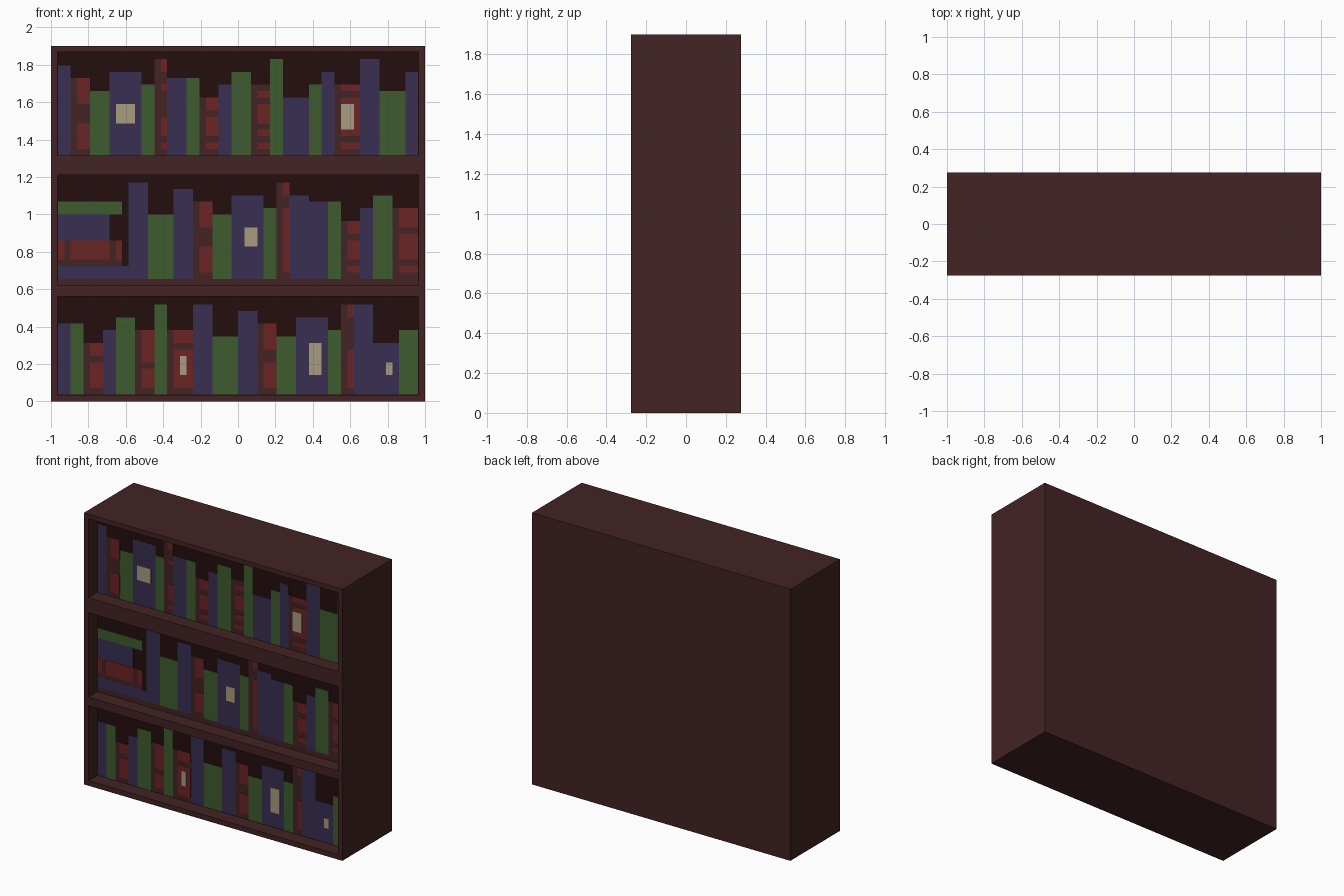
import bpy, bmesh

if "Cube" in bpy.data.objects:
    bpy.data.objects.remove(bpy.data.objects["Cube"])


def material(name, rgb):
    m = bpy.data.materials.new(name)
    lin = [((c / 255 + 0.055) / 1.055) ** 2.4 if c > 10 else c / 255 / 12.92 for c in rgb]
    m.diffuse_color = (*lin, 1)
    m.use_nodes = True
    m.node_tree.nodes["Principled BSDF"].inputs["Base Color"].default_value = m.diffuse_color
    return m


WOOD = material("dark wood", (67, 35, 36))
SHADE = material("shelf darkness", (36, 14, 13))
BLUE = material("blue cloth", (57, 47, 82))
GREEN = material("green cloth", (62, 91, 47))
RED = material("red leather", (108, 35, 36))
CREAM = material("cream label", (168, 156, 128))
CLOTH = {"B": BLUE, "G": GREEN, "R": WOOD}


def boxes(name, mats, bounds):
    """One object made of boxes given as (x0, x1, y0, y1, z0, z1)."""
    bm = bmesh.new()
    for x0, x1, y0, y1, z0, z1 in bounds:
        verts = bmesh.ops.create_cube(bm, size=1)["verts"]
        for v in verts:
            v.co = (x1 if v.co.x > 0 else x0,
                    y1 if v.co.y > 0 else y0,
                    z1 if v.co.z > 0 else z0)
    bm.normal_update()
    if len(mats) > 1:  # second material goes on the front-facing faces
        for f in bm.faces:
            f.material_index = 1 if f.normal.y < -0.5 else 0
    me = bpy.data.meshes.new(name)
    bm.to_mesh(me)
    bm.free()
    for m in mats:
        me.materials.append(m)
    ob = bpy.data.objects.new(name, me)
    bpy.context.collection.objects.link(ob)
    return ob


# Carcass: sides, boards and a deep back whose recessed front is dark
W, D, H = 1.0, 0.275, 1.9
INNER, RECESS = 0.965, -0.175
for side, s in (("left", -1), ("right", 1)):
    xs = sorted((s * INNER, s * W))
    boxes(side + "_side_panel", [WOOD], [(*xs, -D, D, 0, H)])
for name, z0, z1 in (("bottom_board", 0, 0.035), ("lower_shelf", 0.56, 0.62),
                     ("upper_shelf", 1.21, 1.315), ("top_board", 1.867, H)):
    boxes(name, [WOOD], [(-INNER, INNER, -D, RECESS, z0, z1)])
boxes("back_block", [WOOD, SHADE], [(-INNER, INNER, RECESS, D, 0, H)])

# Books are thin plates on a grid of 56 units across each shelf
U = 0.0344
X0 = -28 * U


def plate(base, x, w, r0, r1, layer):
    return (X0 + x * U, X0 + (x + w) * U, RECESS - 0.002 * layer, RECESS,
            base + r0 * U, base + r1 * U)


def shelf_of_books(name, base, books, labels, start=0):
    """Books read as colour, width, then height or a red band pattern from the bottom."""
    x, bands = start, []
    for i, code in enumerate(books.split()):
        colour, w, spec = code[0], int(code[1]), code[2:]
        h = len(spec) if colour == "R" else int(spec)
        boxes(f"{name}_book_{i + 1}", [CLOTH[colour]], [plate(base, x, w, 0, h, 1)])
        if colour == "R":
            row = 0
            while row < h:
                end = row + 1
                while end < h and spec[end] == spec[row]:
                    end += 1
                if spec[row] == "#":
                    bands.append(plate(base, x + 1, w - 1, row, end, 2))
                row = end
        x += w
    boxes(name + "_red_bands", [RED], bands)
    boxes(name + "_labels", [CREAM], [plate(base, *l, 3) for l in labels])


shelf_of_books(
    "top_shelf", 1.315,
    "B214 R3.####...#### G310 B513 G211 R2.#.###....#..## B312 G212 R3.#.###.## B211 "
    "G313 R3.#.#.###.#. G215 B49 G211 B213 R4.#.######.# B315 G410 B213",
    [(9, 3, 5, 8), (44, 2, 4, 8)])

MID = 0.655
shelf_of_books(
    "middle_shelf", MID,
    "B315 G410 B314 R3.####...#### G310 B513 G211 R2.##########..## B313 B312 G212 "
    "R3.#.###.## B211 G313 R4.#.####.###",
    [(29, 2, 5, 8)], start=11)

shelf_of_books(
    "bottom_shelf", 0.037,
    "B211 G211 R3.####.## B210 G312 R3.###.##### G214 R4.######.## B314 G49 B313 "
    "R3.####..#### G39 B512 G210 R2.######.....## B314 B48 G310",
    [(19, 1, 3, 6), (39, 2, 3, 8), (51, 1, 3, 5)])

# Lying stack of books and the wooden strip on the middle shelf
boxes("middle_shelf_strip", [WOOD], [(-INNER, INNER, RECESS - 0.002, RECESS, 0.62, MID)])
for name, mat, w, r0, r1 in (("bottom", BLUE, 11, 0, 2), ("lower", WOOD, 10, 2, 6),
                             ("upper", BLUE, 8, 6, 10), ("top", GREEN, 10, 10, 12)):
    boxes(f"stack_{name}_book", [mat], [plate(MID, 0, w, r0, r1, 1)])
boxes("stack_red_bands", [RED],
      [plate(MID, x, w, 3, 6, 2) for x, w in ((0, 1), (2, 6), (9, 1))])
